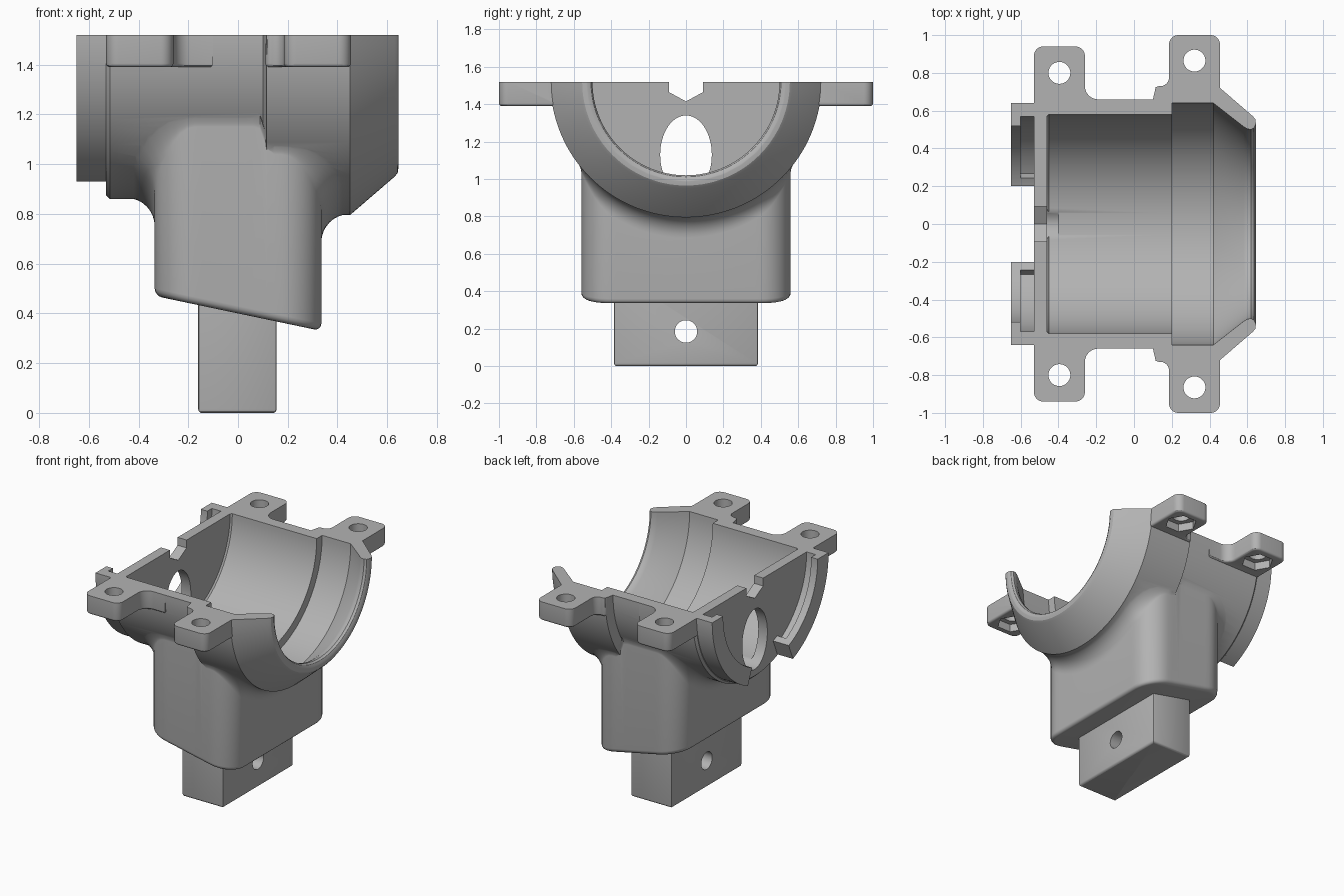
import bpy, bmesh
from math import sin, cos, pi, radians, sqrt
from mathutils import Vector

if "Cube" in bpy.data.objects:
    bpy.data.objects.remove(bpy.data.objects["Cube"])

AXIS = 1.52      # height of the bore axis and of the split face
grey = bpy.data.materials.new("plain grey")
grey.use_nodes = True
grey.diffuse_color = (0.45, 0.45, 0.45, 1)
grey.node_tree.nodes["Principled BSDF"].inputs["Base Color"].default_value = grey.diffuse_color


def loft(name, rings, bevel_first=0):
    """Solid skinned through rings of equal point count, capped at both ends."""
    bm = bmesh.new()
    loops = [[bm.verts.new(p) for p in ring] for ring in rings]
    n = len(loops[0])
    for a, b in zip(loops, loops[1:]):
        for i in range(n):
            bm.faces.new((a[i], a[(i + 1) % n], b[(i + 1) % n], b[i]))
    first = bm.faces.new(loops[0])
    bm.faces.new(loops[-1])
    bmesh.ops.recalc_face_normals(bm, faces=bm.faces)
    if bevel_first:
        bmesh.ops.bevel(bm, geom=list(first.edges), offset=bevel_first,
                        segments=3, profile=0.5, affect='EDGES')
    mesh = bpy.data.meshes.new(name)
    bm.to_mesh(mesh)
    bm.free()
    ob = bpy.data.objects.new(name, mesh)
    bpy.context.collection.objects.link(ob)
    mesh.materials.append(grey)
    return ob


def polar(x, r, a):
    return Vector((x, r * sin(a), AXIS - r * cos(a)))


def lathe(name, profile, n=128):
    return loft(name, [[polar(x, r, 2 * pi * i / n) for i in range(n)] for x, r in profile])


def arc_sweep(name, section, start, end, side, n=32):
    angles = [side * radians(start + (end - start) * i / n) for i in range(n + 1)]
    return loft(name, [[polar(x, r, a) for x, r in section] for a in angles])


def rounded(points, steps=8):
    """Outline with each corner (x, y, radius) replaced by a true arc."""
    out = []
    for i, (x, y, r) in enumerate(points):
        p = Vector((x, y))
        if not r:
            out.append(p)
            continue
        u = (Vector(points[i - 1][:2]) - p).normalized()
        v = (Vector(points[(i + 1) % len(points)][:2]) - p).normalized()
        half = u.angle(v) / 2
        t, w = r * cos(half) / sin(half), sin(half)
        for k in range(steps + 1):
            s = k / steps
            c = ((1 - s) ** 2, 2 * s * (1 - s) * w, s * s)
            out.append((c[0] * (p + u * t) + c[1] * p + c[2] * (p + v * t)) / sum(c))
    return out


def prism(name, outline, lo, hi, bevel=0):
    return loft(name, [[(p[0], p[1], z) for p in outline] for z in (lo, hi)], bevel)


def bar_x(name, outline, x0, x1):
    return loft(name, [[(x, p[0], p[1]) for p in outline] for x in (x0, x1)])


def circle(cx, cy, rx, ry, n=40):
    return [(cx + rx * cos(2 * pi * i / n), cy + ry * sin(2 * pi * i / n)) for i in range(n)]


def combine(ob, unions, cuts):
    """Join and cut with exact booleans, then drop the tool objects."""
    for op, tools in (('UNION', unions), ('DIFFERENCE', cuts)):
        for tool in tools:
            tool.hide_render = True
            m = ob.modifiers.new(tool.name, 'BOOLEAN')
            m.operation, m.object, m.solver = op, tool, 'EXACT'
    graph = bpy.context.evaluated_depsgraph_get()
    mesh = bpy.data.meshes.new_from_object(ob.evaluated_get(graph))
    ob.modifiers.clear()
    ob.data = mesh
    for tool in unions + cuts:
        bpy.data.objects.remove(tool)
    mesh.materials.clear()
    mesh.materials.append(grey)


# Housing shell
housing = lathe("housing", [(-.53, .645), (-.515, .66), (.1, .66), (.115, .725), (.45, .725),
                            (.63, .57), (.642, .555), (.645, .535)])
cavity = lathe("cavity", [(-.46, .57), (-.45, .58), (.2, .58), (.2001, .64), (.42, .64),
                          (.58, .515), (.6, .503), (.62, .5), (.635, .508), (.65, .537)])

# Neck with a slanted foot and a flare that meets the shell
def shell_height(p):
    s = min(max((p.x - .08) / .05, 0), 1)
    r = .66 + .065 * s * s * (3 - 2 * s)
    return AXIS - sqrt(max(r * r - p.y * p.y, 0))


corners = rounded([(-.335, -.56, .16), (.335, -.56, .16), (.335, .56, .16), (-.335, .56, .16)])
plan = []
for a, b in zip(corners, corners[1:] + corners[:1]):
    parts = max(1, round((b - a).length / .03))
    plan += [a.lerp(b, i / parts) for i in range(parts)]
normals = []
for i in range(len(plan)):
    d = (plan[(i + 1) % len(plan)] - plan[i - 1]).normalized()
    normals.append(Vector((d.y, -d.x)))

rings = []
for k in range(5):                       # rounded foot edge
    a = k / 4 * pi / 2
    ring = []
    for p, n in zip(plan, normals):
        q = p - n * .03 * (1 - sin(a))
        ring.append((q.x, q.y, .4 - .21 * q.x + .03 * (1 - cos(a))))
    rings.append(ring)
for k in range(9):                       # concave flare
    a = k / 8 * pi / 2
    ring = []
    for p, n in zip(plan, normals):
        f = .02 + .09 * n.x ** 2
        q = p + n * f * (1 - cos(a))
        ring.append((q.x, q.y, shell_height(q) - f * (1 - sin(a)) + .004 * k / 8))
    rings.append(ring)
rings.append([(p.x * .8, p.y * .85, 1.2) for p in plan])
neck = loft("neck", rings)

# Bolt ears, retaining arcs and their cutters, mirrored front to back
unions, cuts = [neck], []
left_ear = [(-.53, .45, 0), (-.53, .94, .05), (-.26, .94, .05), (-.26, .66, .07),
            (-.1, .66, 0), (-.1, .45, 0)]
right_ear = [(.11, .45, 0), (.11, .73, .025), (.185, .73, .045), (.185, 1, .05),
             (.455, 1, .05), (.455, .45, 0)]
hook = [(-.65, .52), (-.65, .64), (-.5, .64), (-.5, .57), (-.6, .57), (-.6, .52)]
hook_end = [(-.65, .52), (-.65, .64), (-.5, .64), (-.5, .52)]
for side in (1, -1):
    for outline, cx, cy in ((left_ear, -.395, .8), (right_ear, .32, .865)):
        shape = [(p.x, side * p.y) for p in rounded(outline)]
        unions.append(prism("bolt_ear", shape, 1.39, 1.6, .015))
        cuts.append(prism("bolt_hole", circle(cx, side * cy, .058, .058), 1.3, 1.7))
        cuts.append(prism("nut_pocket", circle(cx, side * cy, .105, .105, 6), 1.3, 1.445))
    unions.append(arc_sweep("retaining_arc", hook, 27, 100, side))
    unions.append(arc_sweep("arc_end", hook_end, 22.8, 28, side, 4))

# Split plane, bore, and openings in the end wall
split = prism("split_plane", [(-2, -2), (2, -2), (2, 2), (-2, 2)], AXIS, 3)
notch = bar_x("wall_notch", [(-.092, 1.7), (-.092, 1.465), (0, 1.415), (.092, 1.465), (.092, 1.7)],
              -.6, -.4)
window = bar_x("wall_window", circle(0, 1.13, .138, .21, 64), -.6, -.4)
combine(housing, unions, [split, cavity, notch, window] + cuts)

# Mounting tab
tab = prism("mounting_tab", rounded([(-.16, -.385, .008), (.155, -.385, .008),
                                     (.155, .385, .008), (-.16, .385, .008)], 2), 0, .5, .015)
combine(tab, [], [bar_x("pin_hole", circle(0, .185, .06, .06), -.5, .5)])

for ob in (housing, tab):
    bpy.ops.object.select_all(action='DESELECT')
    ob.select_set(True)
    bpy.context.view_layer.objects.active = ob
    bpy.ops.object.shade_smooth_by_angle(angle=radians(30))
